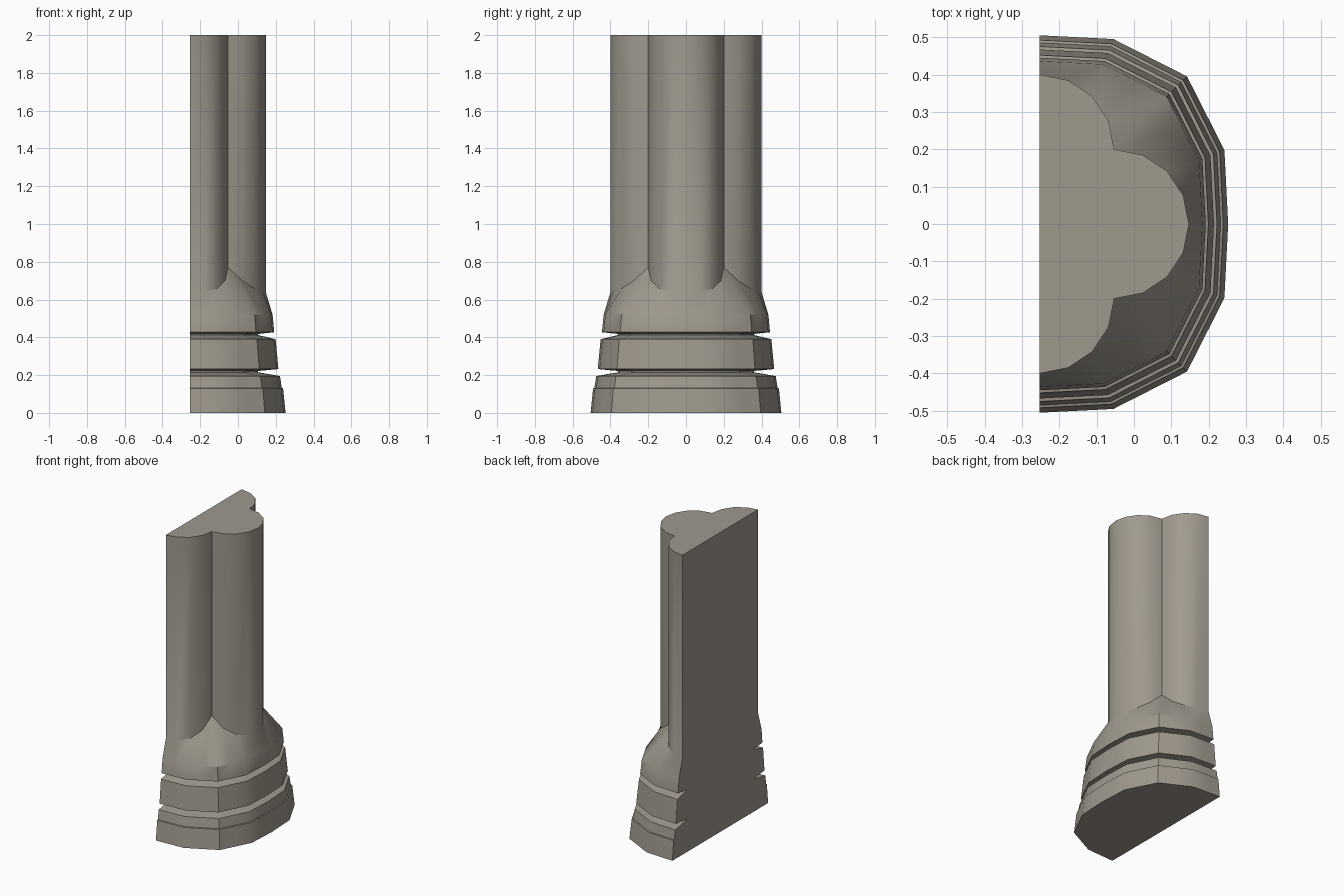
import bpy, bmesh, math

if "Cube" in bpy.data.objects:
    bpy.data.objects.remove(bpy.data.objects["Cube"])

BACK = -0.253          # x of the flat back plane
stone = bpy.data.materials.new("warm grey stone")
stone.diffuse_color = (0.35, 0.32, 0.27, 1)
stone.use_nodes = True
stone.node_tree.nodes["Principled BSDF"].inputs["Base Color"].default_value = stone.diffuse_color

def mirror_half(quarter):
    """Extend a quarter outline (side y=0 to back y>0) to the full half outline."""
    return [(x, -y) for x, y in reversed(quarter)] + quarter[1:]

# Shaft outline: side lobe, notch, back lobe; eight segments per quarter
side_lobe = [(0.2 + 0.2 * math.cos(math.pi * i / 8), 0.2 * math.sin(math.pi * i / 8)) for i in range(5)]
back_lobe = [(y, x) for x, y in reversed(side_lobe)]
shaft = mirror_half(side_lobe + back_lobe[1:])
seam_q = [0.64, 0.643, 0.658, 0.70, 0.77, 0.70, 0.658, 0.643, 0.64]
seam = seam_q[:0:-1] + seam_q

# Base outline (unit scale), subdivided to match the shaft
corners = [(1, 0), (0.98, 0.392), (0.782, 0.782), (0.392, 0.98), (0, 1)]
quarter = []
for a, b in zip(corners, corners[1:]):
    quarter += [a, ((a[0] + b[0]) / 2, (a[1] + b[1]) / 2)]
base = mirror_half(quarter + [corners[-1]])

# Base profile (scale, height) with two V grooves
profile = [(0.505, 0), (0.492, 0.13), (0.485, 0.132), (0.475, 0.195),
           (0.36, 0.215), (0.36, 0.222), (0.467, 0.232), (0.452, 0.39),
           (0.36, 0.412), (0.36, 0.418), (0.445, 0.427), (0.436, 0.52)]
rows = [[(x * s, y * s, z) for x, y in base] for s, z in profile]
rows.append([(x, y, z) for (x, y), z in zip(shaft, seam)])
rows.append([(x, y, 2.0) for x, y in shaft])

# Loft all rows and close the back, bottom and top
bm = bmesh.new()
rings = [[bm.verts.new((x + BACK, y, z)) for x, y, z in row] for row in rows]
for lo, hi in zip(rings, rings[1:]):
    n = len(lo)
    for i in range(n):
        j = (i + 1) % n
        bm.faces.new((lo[i], lo[j], hi[j], hi[i]))
bm.faces.new(rings[0][::-1])
bm.faces.new(rings[-1])
bmesh.ops.recalc_face_normals(bm, faces=bm.faces)
mesh = bpy.data.meshes.new("half_column")
bm.to_mesh(mesh)
bm.free()
mesh.materials.append(stone)
column = bpy.data.objects.new("half_column", mesh)
bpy.context.collection.objects.link(column)
bpy.context.view_layer.objects.active = column
column.select_set(True)
bpy.ops.object.shade_smooth_by_angle(angle=math.radians(30))
